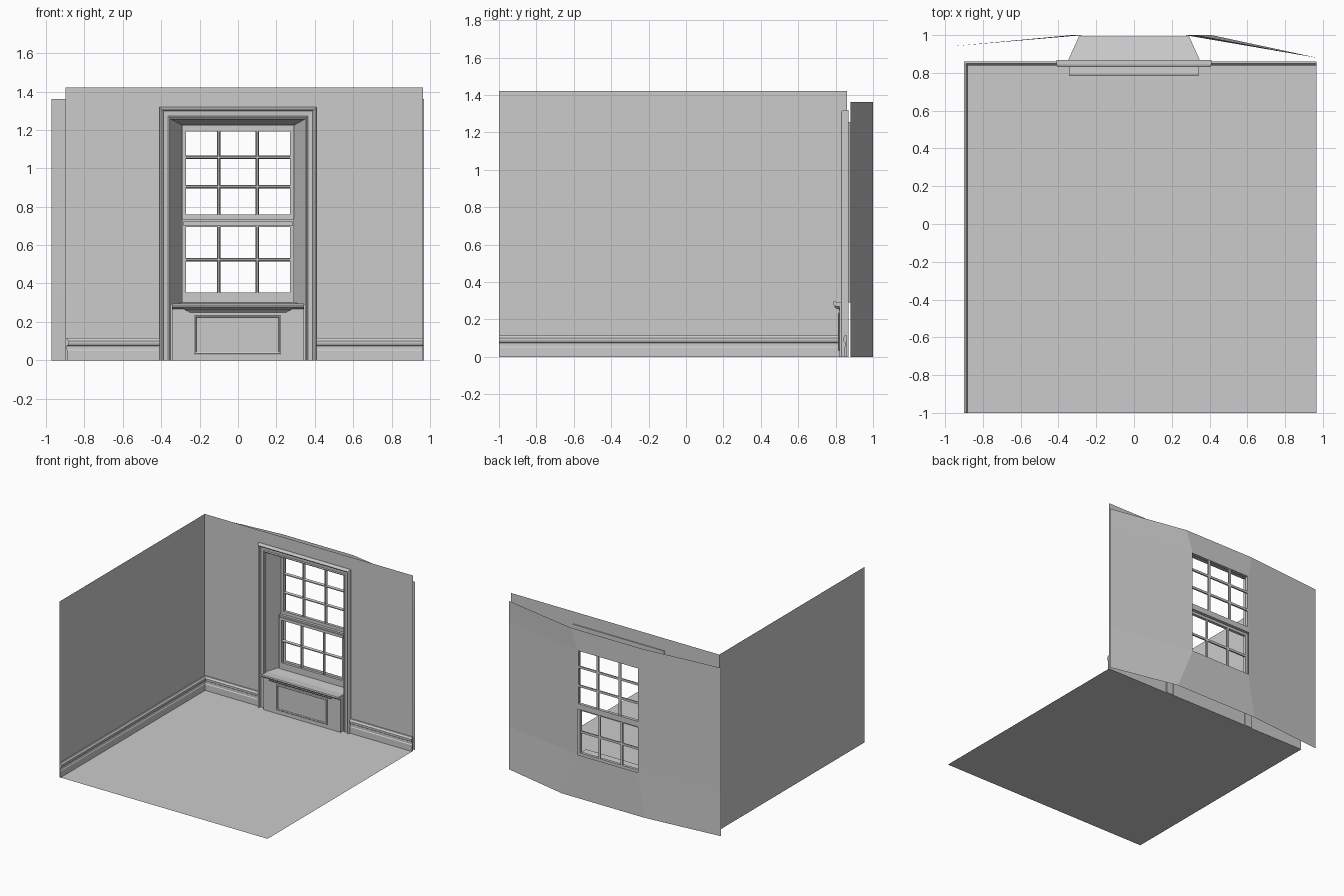
import bpy, bmesh
from mathutils import Vector as V

if "Cube" in bpy.data.objects:
    bpy.data.objects.remove(bpy.data.objects["Cube"])


def mesh(name, verts, faces, recalc=True):
    me = bpy.data.meshes.new(name)
    me.from_pydata([tuple(v) for v in verts], [], faces)
    if recalc:
        bm = bmesh.new()
        bm.from_mesh(me)
        bmesh.ops.recalc_face_normals(bm, faces=bm.faces)
        bm.to_mesh(me)
        bm.free()
    ob = bpy.data.objects.new(name, me)
    bpy.context.collection.objects.link(ob)
    return ob


def box(name, x0, x1, y0, y1, z0, z1):
    vs = [(x, y, z) for x in (x0, x1) for y in (y0, y1) for z in (z0, z1)]
    return mesh(name, vs, [(0, 1, 3, 2), (4, 6, 7, 5), (0, 4, 5, 1),
                           (2, 3, 7, 6), (0, 2, 6, 4), (1, 5, 7, 3)])


def sweep(name, stations, prof, ring=False):
    """Run a profile (a, b) through stations (origin, a direction, b direction)."""
    n, m = len(prof), len(stations)
    vs = [V(o) + V(u) * a + V(w) * b for o, u, w in stations for a, b in prof]
    fs = []
    for s in range(m if ring else m - 1):
        t = (s + 1) % m
        for i in range(n):
            j = (i + 1) % n
            fs.append((s * n + i, s * n + j, t * n + j, t * n + i))
    if not ring:
        fs += [tuple(range(n)), tuple(range((m - 1) * n, m * n))]
    return mesh(name, vs, fs)


XL, XR, YF, YB, H = -0.90, 0.965, -1.0, 0.86, 1.42

# Floor and room walls
mesh("floor", [(XL, YF, 0), (XR, YF, 0), (XR, YB, 0), (XL, YB, 0)], [(0, 1, 2, 3)], False)
mesh("left_wall", [(XL, YF, 0), (XL, YB, 0), (XL, YB, H), (XL, YF, H)], [(0, 1, 2, 3)], False)
ox, oz = 0.385, 1.30
mesh("window_wall",
     [(x, YB, z) for z in (0, oz, H) for x in (XL, -ox, ox, XR)],
     [(0, 1, 5, 4), (2, 3, 7, 6), (4, 5, 9, 8), (5, 6, 10, 9), (6, 7, 11, 10)], False)

# Baseboards: mitred left corner run, and a short run right of the window
base = [(0, 0), (.012, 0), (.012, .05), (.008, .056), (.008, .075), (.016, .080),
        (.020, .088), (.020, .100), (.014, .108), (.010, .115), (0, .115)]
up, fwd = (0, 0, 1), (0, -1, 0)
sweep("baseboard_left", [((XL, YF, 0), (1, 0, 0), up), ((XL, YB, 0), (1, -1, 0), up),
                         ((-.405, YB, 0), fwd, up)], base)
sweep("baseboard_right", [((.405, YB, 0), fwd, up), ((XR, YB, 0), fwd, up)], base)

# Moulded casing around the window, standing on the floor
casing = [(0, 0), (0, .020), (.008, .026), (.014, .020), (.038, .022), (.042, .034),
          (.050, .038), (.056, .034), (.060, .024), (.060, 0)]
cx, ch, cy = 0.35, 1.26, 0.868
sweep("window_casing", [((-cx, cy, 0), (-1, 0, 0), fwd), ((-cx, cy, ch), (-1, 0, 1), fwd),
                        ((cx, cy, ch), (1, 0, 1), fwd), ((cx, cy, 0), (1, 0, 0), fwd)], casing)

# Splayed reveal from casing back to the sashes
ring = lambda x, y, z0, z1: [(-x, y, z0), (x, y, z0), (x, y, z1), (-x, y, z1)]
mesh("window_reveal", ring(.352, .86, .29, 1.258) + ring(.293, .99, .30, 1.225),
     [(i, i + 4, (i + 1) % 4 + 4, (i + 1) % 4) for i in range(4)], False)

# Sill board, moulding beneath it, and panelled apron
sill = [(.87, .29), (.79, .295), (.785, .288), (.788, .278), (.798, .272), (.806, .268), (.87, .268)]
sweep("sill", [((x, 0, 0), (0, 1, 0), up) for x in (-.345, .345)], sill)
rows = [(.28, .792, .268), (.272, .800, .260), (.255, .815, .254), (.25, .82, .248)]
vs = [(s * x, y, z) for x, y, z in rows for s in (-1, 1)] + \
     [(s * x, .82, z) for x, y, z in rows for s in (-1, 1)]
fs = [(2 * i, 2 * i + 1, 2 * i + 3, 2 * i + 2) for i in range(3)]
fs += [(2 * i + s, 2 * i + 2 + s, 2 * i + 10 + s, 2 * i + 8 + s) for i in range(3) for s in (0, 1)]
mesh("sill_moulding", vs, fs)
box("apron", -.345, .345, .82, .865, 0, .27)
bead = [(0, -.004), (0, .003), (.005, .006), (.012, .003), (.014, -.004)]
sweep("apron_panel_frame", [((-.23, .82, .03), (1, 0, 1), fwd), ((.225, .82, .03), (-1, 0, 1), fwd),
                            ((.225, .82, .237), (-1, 0, -1), fwd), ((-.23, .82, .237), (1, 0, -1), fwd)],
      bead, True)


# Sashes: stiles, rails and glazing bars
def sash(name, y0, y1, z0, z1, p0, p1, bars):
    for side, a, b in (("left", -.293, -.27), ("right", .27, .293)):
        box(f"{name}_stile_{side}", a, b, y0, y1, z0, z1)
    box(f"{name}_bottom_rail", -.27, .27, y0, y1, z0, p0)
    box(f"{name}_top_rail", -.27, .27, y0, y1, p1, z1)
    bar = [(-.009, .010), (-.009, .004), (-.004, -.008), (.004, -.008), (.009, .004), (.009, .010)]
    ym = (y0 + y1) / 2
    for i, x in enumerate((-.10, .10)):
        sweep(f"{name}_upright_bar_{i}", [((x, ym, z), (1, 0, 0), (0, 1, 0)) for z in (p0, p1)], bar)
    for i, z in enumerate(bars):
        sweep(f"{name}_cross_bar_{i}", [((x, ym, z), up, (0, 1, 0)) for x in (-.27, .27)], bar)


sash("upper_sash", .968, .992, .715, 1.225, .76, 1.193, (.905, 1.057))
sash("lower_sash", .945, .967, .30, .735, .352, .695, (.523,))
box("meeting_rail_lip", -.285, .285, .937, .95, .70, .722)

# Outer facade: angled sheet with window hole
rows = [(0, -.33, .41), (.35, -.27, .27), (1.193, -.27, .27), (1.362, -.30, .33)]
vs = []
for z, a, b in rows:
    vs += [(-.973, .94, z), (a, 1.0, z), (b, 1.0, z), (.97, .88, z)]
fs = [(r * 4 + c, r * 4 + c + 4, r * 4 + c + 5, r * 4 + c + 1)
      for r in range(3) for c in range(3) if (r, c) != (1, 1)]
mesh("outer_facade", vs, fs, False)
